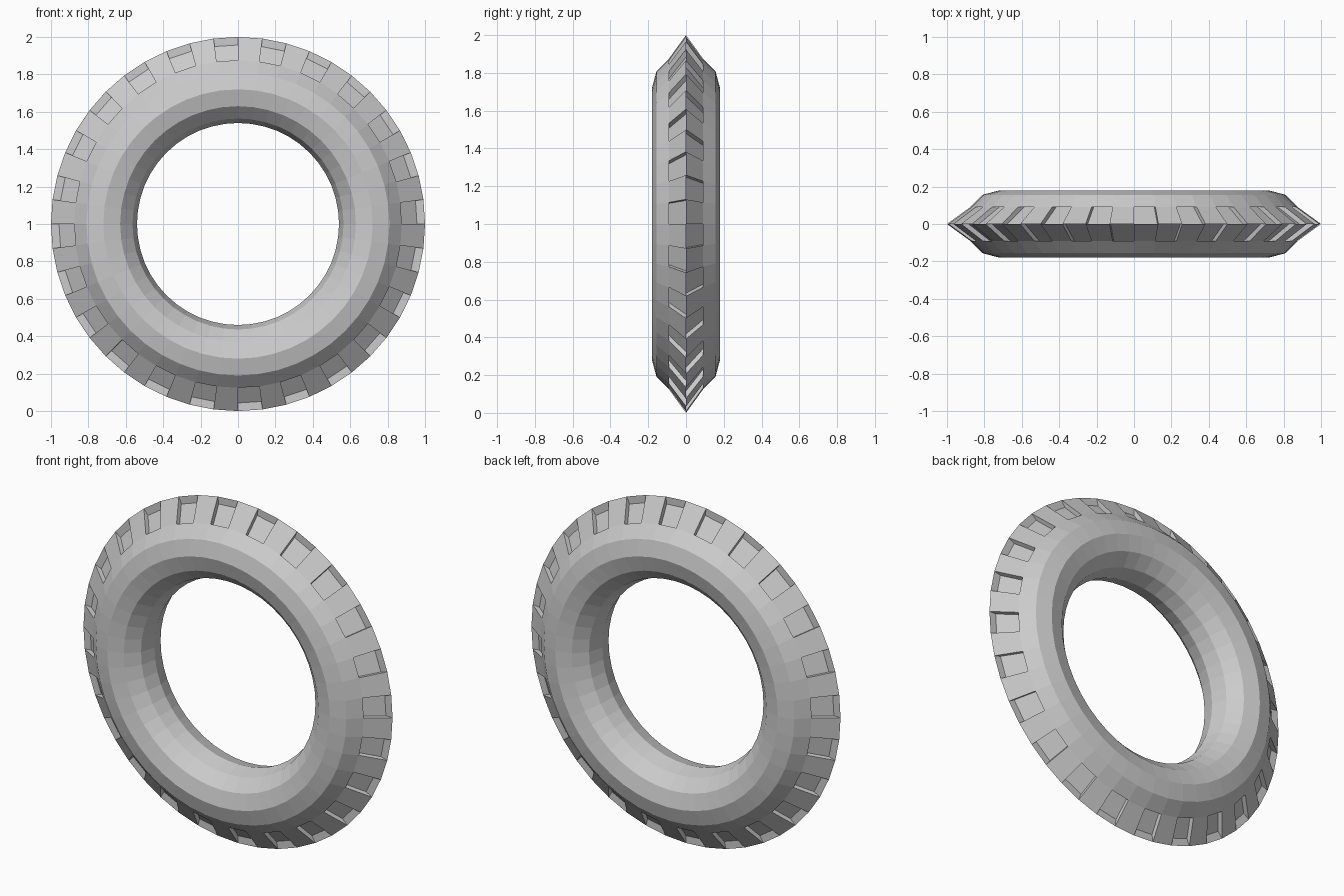
import bpy, bmesh, math

if "Cube" in bpy.data.objects:
    bpy.data.objects.remove(bpy.data.objects["Cube"])

N = 48          # segments around the wheel axis
M = 12          # segments around the tube
R, TUBE = 0.72, 0.18
DEPTH = 0.043   # tread notch depth

# Tube cross-section (radius, y): a 12-gon whose outermost point is pulled out into a ridge
profile = [(R + TUBE * math.cos(2 * math.pi * j / M),
            TUBE * math.sin(2 * math.pi * j / M)) for j in range(M)]
profile[0] = (1.0, 0.0)

bm = bmesh.new()


def point(i, r, y):
    a = 2 * math.pi * i / N      # clockwise from the top, seen from the front
    return (r * math.sin(a), y, 1 + r * math.cos(a))


rings = [[bm.verts.new(point(i, r, y)) for r, y in profile] for i in range(N)]

# Tyre body; outer faces are collected for the staggered tread
notches = []
for i in range(N):
    a, b = rings[i], rings[(i + 1) % N]
    for j in range(M):
        k = (j + 1) % M
        f = bm.faces.new((a[j], a[k], b[k], b[j]))
        back, front = j == 0, j == M - 1
        if (back and i % 2 == 0) or (front and i % 2 == 1):
            notches.append(f)

bmesh.ops.recalc_face_normals(bm, faces=bm.faces[:])

# Sink every other face radially, alternating between the two sides
for f in bmesh.ops.extrude_discrete_faces(bm, faces=notches)['faces']:
    for v in f.verts:
        x, z = v.co.x, v.co.z - 1
        s = 1 - DEPTH / math.hypot(x, z)
        v.co.x, v.co.z = x * s, 1 + z * s

mesh = bpy.data.meshes.new("tyre")
bm.to_mesh(mesh)
bm.free()
tyre = bpy.data.objects.new("tyre", mesh)
bpy.context.collection.objects.link(tyre)
